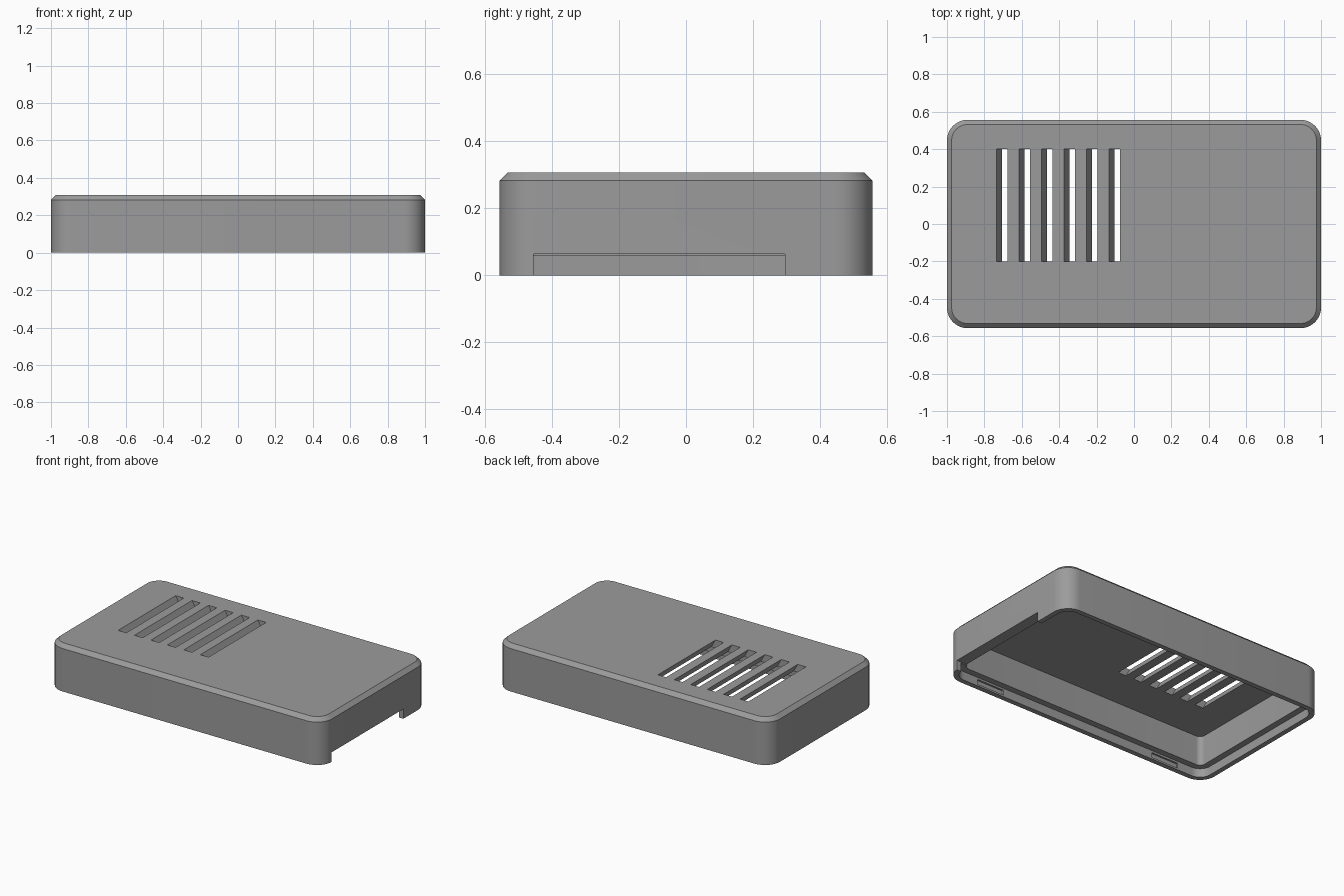
import bpy, bmesh, math

if "Cube" in bpy.data.objects:
    bpy.data.objects.remove(bpy.data.objects["Cube"])

HX, HY, TOP = 1.0, 0.557, 0.308      # half sizes and height
RADIUS, SEG = 0.11, 10               # vertical corner rounding
LEDGE, CEILING = 0.058, 0.255        # step inside the rim, underside of the roof

grey = bpy.data.materials.new("grey plastic")
grey.diffuse_color = (0.33, 0.33, 0.33, 1)
grey.use_nodes = True
grey.node_tree.nodes["Principled BSDF"].inputs["Base Color"].default_value = grey.diffuse_color


def make_object(name, bm):
    bmesh.ops.recalc_face_normals(bm, faces=bm.faces)
    mesh = bpy.data.meshes.new(name)
    bm.to_mesh(mesh)
    bm.free()
    mesh.materials.append(grey)
    ob = bpy.data.objects.new(name, mesh)
    bpy.context.collection.objects.link(ob)
    return ob


def rounded_ring(bm, inset, z):
    """Rounded rectangle of vertices, inset from the outer outline."""
    r = max(RADIUS - inset, 0.03)
    ring = []
    for k, (sx, sy) in enumerate([(1, 1), (-1, 1), (-1, -1), (1, -1)]):
        cx, cy = sx * (HX - inset - r), sy * (HY - inset - r)
        for i in range(SEG + 1):
            a = (k + i / SEG) * math.pi / 2
            ring.append(bm.verts.new((cx + r * math.cos(a), cy + r * math.sin(a), z)))
    return ring


def prism(bm, profile, y0, y1):
    """Extrude an (x, z) outline from y0 to y1."""
    a = [bm.verts.new((x, y0, z)) for x, z in profile]
    b = [bm.verts.new((x, y1, z)) for x, z in profile]
    bm.faces.new(a)
    bm.faces.new(b[::-1])
    for i in range(len(a)):
        j = (i + 1) % len(a)
        bm.faces.new((a[i], b[i], b[j], a[j]))


def box(bm, x0, x1, y0, y1, z0, z1):
    prism(bm, [(x0, z0), (x1, z0), (x1, z1), (x0, z1)], y0, y1)


# Shell: chamfered roof, outer wall, thin lip, ledge, cavity wall, ceiling
bm = bmesh.new()
section = [(0.025, TOP), (0, TOP - 0.025), (0, 0), (0.033, 0),
           (0.033, LEDGE), (0.075, LEDGE), (0.075, CEILING)]
rings = [rounded_ring(bm, inset, z) for inset, z in section]
for lower, upper in zip(rings, rings[1:]):
    n = len(lower)
    for i in range(n):
        j = (i + 1) % n
        bm.faces.new((lower[i], lower[j], upper[j], upper[i]))
bm.faces.new(rings[0])
bm.faces.new(rings[-1][::-1])
cover = make_object("case_cover", bm)

# Slanted ventilation slots
bm = bmesh.new()
slope = 0.03 / (TOP - CEILING)
z_hi, z_lo = TOP + 0.03, CEILING - 0.03
for i in range(6):
    x = -0.735 + 0.12 * i
    hi, lo = x - 0.03 * slope, x + (TOP - z_lo) * slope
    prism(bm, [(lo, z_lo), (lo + 0.06, z_lo), (hi + 0.06, z_hi), (hi, z_hi)], -0.2, 0.4)

# Connector notch through the right wall
box(bm, 0.88, 1.1, -0.455, 0.295, -0.1, 0.064)

# Snap recesses in the inside of the lip, front and back
for sx in (-1, 1):
    for sy in (-1, 1):
        y_in, y_out = sy * (HY - 0.045), sy * (HY - 0.021)
        box(bm, sx * 0.68 - 0.1, sx * 0.68 + 0.1, min(y_in, y_out), max(y_in, y_out), 0.012, 0.045)
cutter = make_object("opening_cutter", bm)
cutter.hide_render = True

# Cut the openings, then shade the rounded corners smooth
bpy.context.view_layer.objects.active = cover
cover.select_set(True)
mod = cover.modifiers.new("openings", 'BOOLEAN')
mod.operation = 'DIFFERENCE'
mod.solver = 'EXACT'
mod.object = cutter
bpy.ops.object.modifier_apply(modifier=mod.name)
bpy.data.objects.remove(cutter)
bpy.ops.object.shade_smooth_by_angle(angle=math.radians(30))
